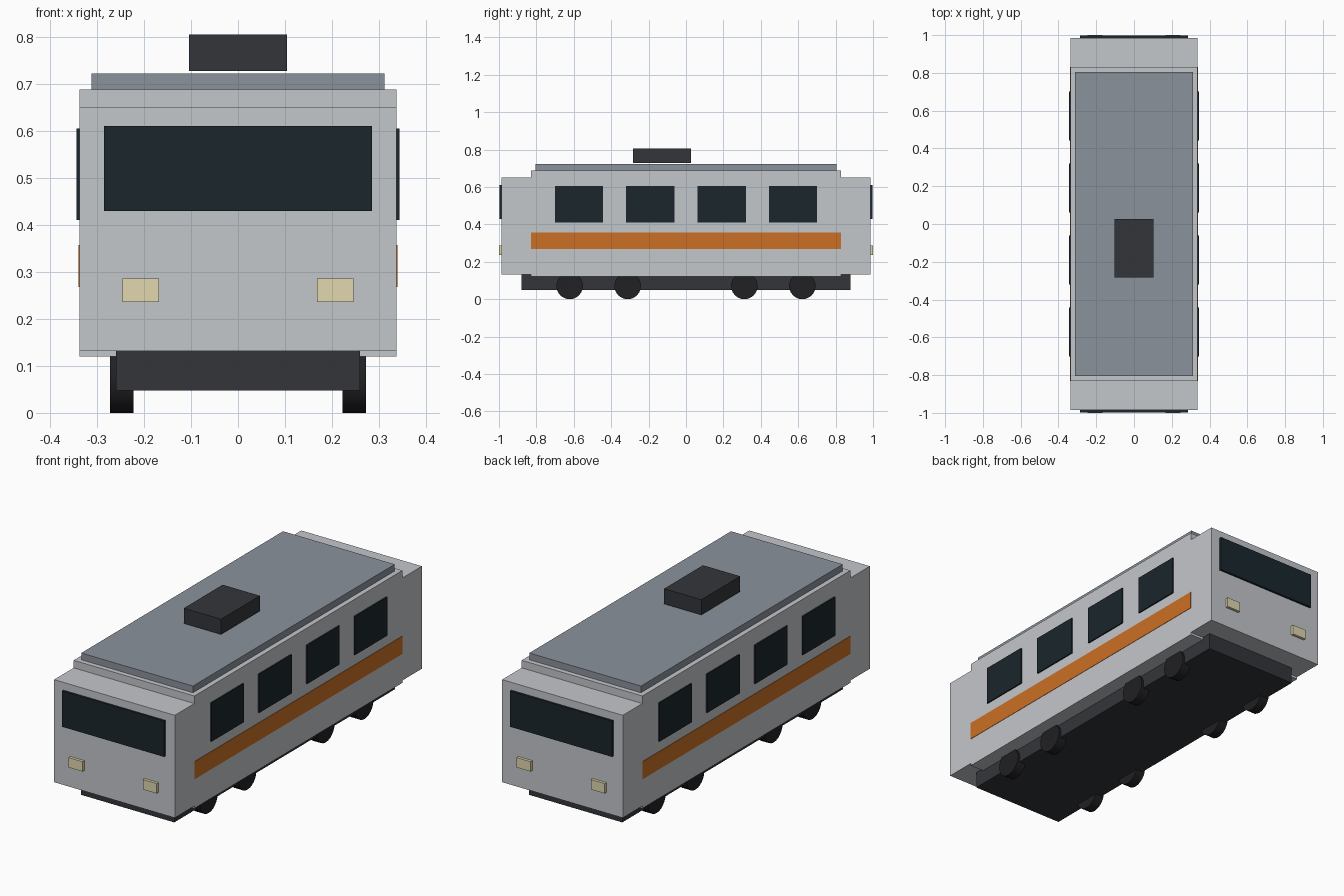
import bpy, math

if "Cube" in bpy.data.objects:
    bpy.data.objects.remove(bpy.data.objects["Cube"])


def paint(name, rgb):
    m = bpy.data.materials.new(name)
    m.diffuse_color = (*rgb, 1)
    m.use_nodes = True
    m.node_tree.nodes["Principled BSDF"].inputs["Base Color"].default_value = m.diffuse_color
    return m


SILVER = paint("silver", (0.55, 0.57, 0.60))
ROOF = paint("roof_grey", (0.26, 0.29, 0.33))
DARK = paint("dark_grey", (0.033, 0.036, 0.042))
TYRE = paint("tyre_black", (0.015, 0.015, 0.018))
GLASS = paint("glass", (0.01, 0.019, 0.025))
ORANGE = paint("orange", (0.60, 0.16, 0.018))
LAMP = paint("lamp_cream", (0.75, 0.68, 0.42))


def box(name, x, y, z, mat):
    """Box from (min, max) ranges on each axis."""
    r = (x, y, z)
    bpy.ops.mesh.primitive_cube_add(size=1, location=[(a + b) / 2 for a, b in r])
    o = bpy.context.object
    o.name = name
    o.scale = [b - a for a, b in r]
    bpy.ops.object.transform_apply(location=False, rotation=False, scale=True)
    o.data.materials.append(mat)
    return o


def span(a, b, s):
    """Range mirrored to the side given by s."""
    return tuple(sorted((a * s, b * s)))


# Main body, roof panel, roof unit and underframe
box("body", (-0.337, 0.337), (-0.83, 0.83), (0.12, 0.688), SILVER)
box("roof_panel", (-0.312, 0.312), (-0.805, 0.805), (0.688, 0.722), ROOF)
box("roof_unit", (-0.104, 0.104), (-0.284, 0.026), (0.728, 0.805), DARK)
box("underframe", (-0.26, 0.26), (-0.88, 0.88), (0.048, 0.134), DARK)

for s, end in ((-1, "front"), (1, "back")):
    # Cab with windscreen and headlamps at each end
    box(end + "_cab", (-0.337, 0.337), span(0.82, 0.986, s), (0.132, 0.65), SILVER)
    box(end + "_windscreen", (-0.285, 0.285), span(0.975, 0.997, s), (0.43, 0.611), GLASS)
    for t in (-1, 1):
        box(end + "_headlamp", span(0.168, 0.246, t), span(0.975, 1.0, s), (0.236, 0.286), LAMP)

for s, side in ((-1, "left"), (1, "right")):
    # Stripe and windows along each side
    box(side + "_stripe", span(0.33, 0.339, s), (-0.83, 0.83), (0.268, 0.357), ORANGE)
    for y in (-0.572, -0.191, 0.191, 0.572):
        box(side + "_window", span(0.33, 0.344, s), (y - 0.129, y + 0.129), (0.41, 0.605), GLASS)
    # Wheels in two pairs
    for y in (-0.622, -0.312, 0.312, 0.622):
        bpy.ops.mesh.primitive_cylinder_add(
            vertices=24, radius=0.071, depth=0.05,
            location=(s * 0.247, y, 0.071), rotation=(0, math.pi / 2, 0))
        w = bpy.context.object
        w.name = side + "_wheel"
        w.data.materials.append(TYRE)
        bpy.ops.object.shade_smooth_by_angle(angle=math.radians(30))
